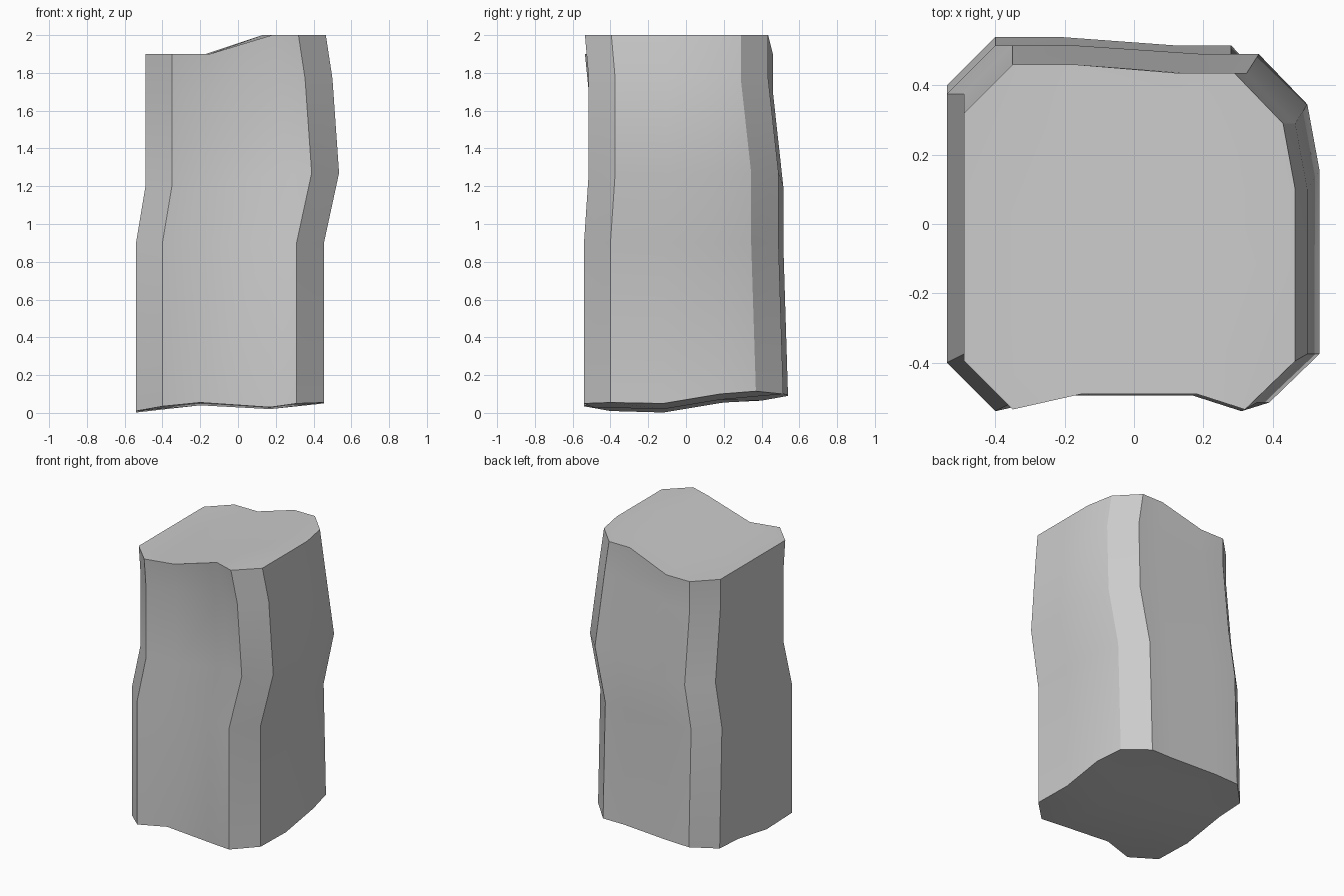
import bpy, bmesh, math

if "Cube" in bpy.data.objects:
    bpy.data.objects.remove(bpy.data.objects["Cube"])

# Base outline, anticlockwise from the front-left chamfer: x, y, z of the uneven foot
foot = [(-.40, -.54, .035), (-.20, -.495, .055), (.17, -.495, .03), (.31, -.54, .05),
        (.455, -.40, .055), (.455, -.12, .05), (.455, .18, .10), (.42, .37, .115),
        (.28, .515, .10), (.12, .515, .10), (-.22, .54, .095), (-.40, .54, .09),
        (-.54, .40, .065), (-.54, .20, .055), (-.54, -.12, .002), (-.54, -.40, .01)]
# Inner points of the foot: front-left, front-right, back-right, back-left
inner = [(-.20, -.12, .04), (.17, -.12, .02), (.17, .18, .07), (-.20, .18, .07)]

# Each level: left shift, right shift, front shift, back shift, left height, right height
levels = [(0, 0, 0, 0, None, None),
          (0, 0, 0, -.025, .90, .90),
          (.05, .08, .025, -.025, 1.20, 1.27),
          (.05, .045, .025, -.08, 1.70, 1.77),
          (.05, .01, .005, -.08, 1.90, 2.0)]


def place(p, level):
    x, y, z = p
    left, right, front, back, zl, zr = level
    if zl is not None:
        z = zl if x < 0 else zr
    return (x + (left if x < 0 else right), y + (front if y < 0 else back), z)


bm = bmesh.new()
rings = [[bm.verts.new(place(p, lv)) for p in foot] for lv in levels]

# Side walls
for a, b in zip(rings, rings[1:]):
    for i in range(16):
        j = (i + 1) % 16
        bm.faces.new((a[i], a[j], b[j], b[i]))

# Top and bottom caps: centre quad, four side quads, four chamfered corners
for ring, lv in ((rings[0], levels[0]), (rings[-1], levels[-1])):
    c = [bm.verts.new(place(p, lv)) for p in inner]
    bm.faces.new(c)
    for k in range(4):
        s = 4 * k
        bm.faces.new((ring[s + 1], ring[s + 2], c[(k + 1) % 4], c[k]))
        bm.faces.new((ring[s - 2], ring[s - 1], ring[s], ring[s + 1], c[k]))

bmesh.ops.recalc_face_normals(bm, faces=bm.faces)
mesh = bpy.data.meshes.new("rock_pillar")
bm.to_mesh(mesh)
bm.free()
pillar = bpy.data.objects.new("rock_pillar", mesh)
bpy.context.collection.objects.link(pillar)

# Soft faces with crisp chamfer edges
bpy.context.view_layer.objects.active = pillar
pillar.select_set(True)
bpy.ops.object.shade_smooth_by_angle(angle=math.radians(30))
